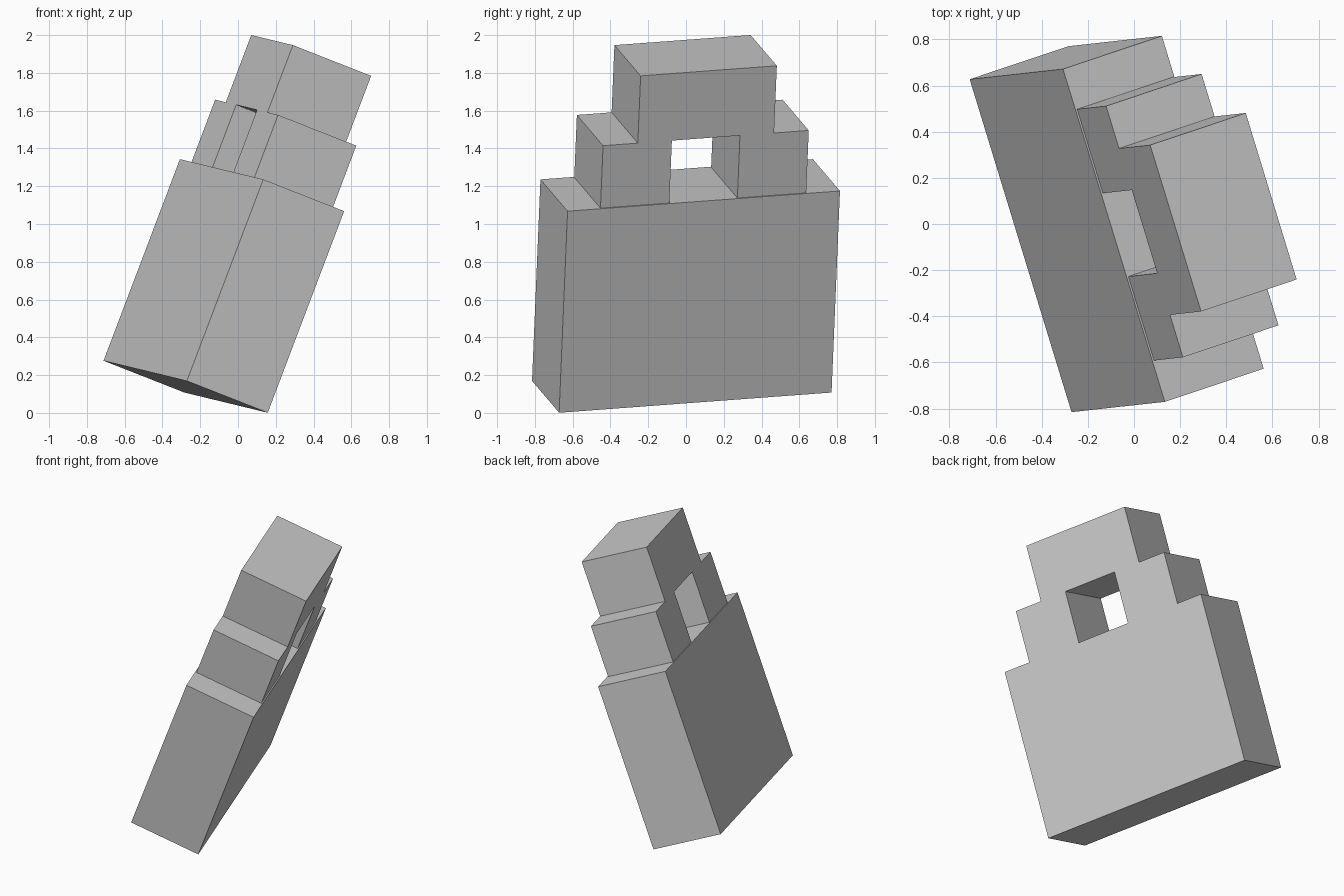
import bpy
from mathutils import Vector, Matrix

if "Cube" in bpy.data.objects:
    bpy.data.objects.remove(bpy.data.objects["Cube"])

# Tilted local frame: x = thickness, y = width, z = up along the slab
up = Vector((0.354, 0.039, 0.934)).normalized()
thick = Vector((-0.291, 0.954, 0.073)).cross(up).normalized()
wide = up.cross(thick)
frame = Matrix((thick, wide, up)).transposed().to_4x4()
frame.translation = Vector((-0.075, 0.0, 0.672)) - up * 0.571

U = 0.189                      # width module
Z_BASE, Z_STEP, Z_TOP = 1.142, 1.496, 1.877


def extruded(name, half, depth):
    """Mirror a half profile (width, height) and extrude it through the thickness."""
    outline = half + [(-y, z) for y, z in reversed(half)]
    n = len(outline)
    verts = [(x, y, z) for x in (-depth / 2, depth / 2) for y, z in outline]
    faces = [tuple(range(n))[::-1], tuple(range(n, 2 * n))]
    faces += [(i, (i + 1) % n, n + (i + 1) % n, n + i) for i in range(n)]
    mesh = bpy.data.meshes.new(name)
    mesh.from_pydata(verts, [], faces)
    mesh.update()
    obj = bpy.data.objects.new(name, mesh)
    obj.matrix_world = frame
    bpy.context.collection.objects.link(obj)
    return obj


# Main slab
extruded("base_slab", [(4 * U, 0), (4 * U, Z_BASE)], 0.482)

# Stepped arch on top with a square opening, very slightly thinner than the slab
extruded("stepped_arch", [
    (U, Z_STEP), (U, Z_BASE), (3.02 * U, Z_BASE), (3.02 * U, Z_STEP),
    (2 * U, Z_STEP), (2 * U, Z_TOP)], 0.466)
